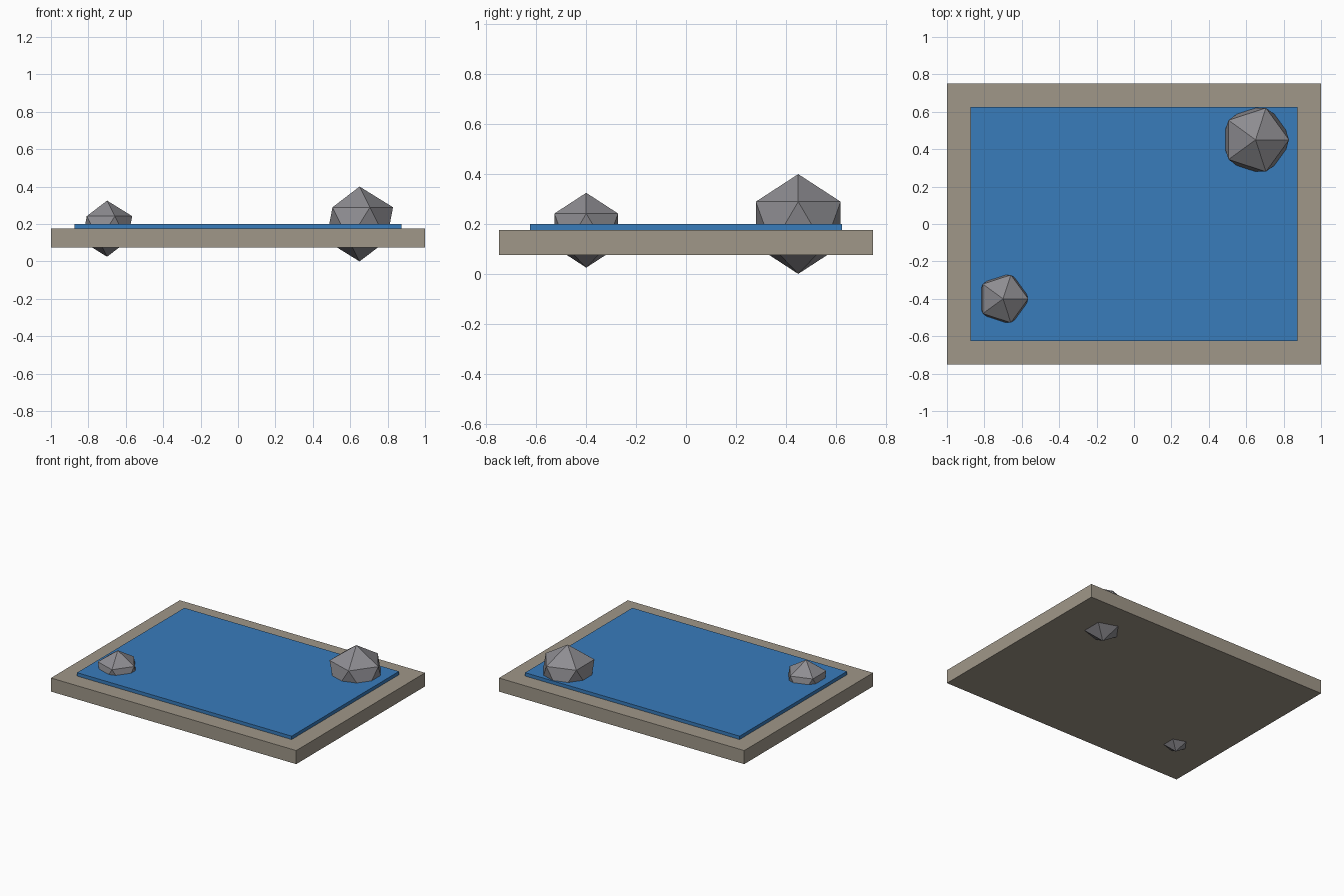
import bpy

cube = bpy.data.objects.get("Cube")
if cube:
    bpy.data.objects.remove(cube, do_unlink=True)


def material(name, rgb):
    mat = bpy.data.materials.new(name)
    mat.use_nodes = True
    colour = (*rgb, 1.0)
    mat.diffuse_color = colour
    mat.node_tree.nodes["Principled BSDF"].inputs["Base Color"].default_value = colour
    return mat


def finish(name, mat):
    obj = bpy.context.object
    obj.name = name
    obj.data.name = name
    obj.data.materials.append(mat)
    return obj


def box(name, size, bottom, mat):
    bpy.ops.mesh.primitive_cube_add(size=1, location=(0, 0, bottom + size[2] / 2))
    obj = finish(name, mat)
    obj.scale = size
    bpy.ops.object.transform_apply(location=False, rotation=False, scale=True)
    return obj


def rock(name, radius, location, mat):
    bpy.ops.mesh.primitive_ico_sphere_add(subdivisions=1, radius=radius, location=location)
    return finish(name, mat)


stone = material("warm stone", (0.35, 0.31, 0.25))
water = material("water blue", (0.04, 0.20, 0.50))
grey = material("rock grey", (0.27, 0.265, 0.285))

# Stone slab with the raised sheet of water set into it
box("stone_base", (2.0, 1.5, 0.1), 0.075, stone)
box("water_surface", (1.75, 1.25, 0.05), 0.15, water)

# Faceted rocks pushed through opposite corners
rock("large_rock", 0.2, (0.65, 0.45, 0.2), grey)
rock("small_rock", 0.15, (-0.7, -0.4, 0.175), grey)
